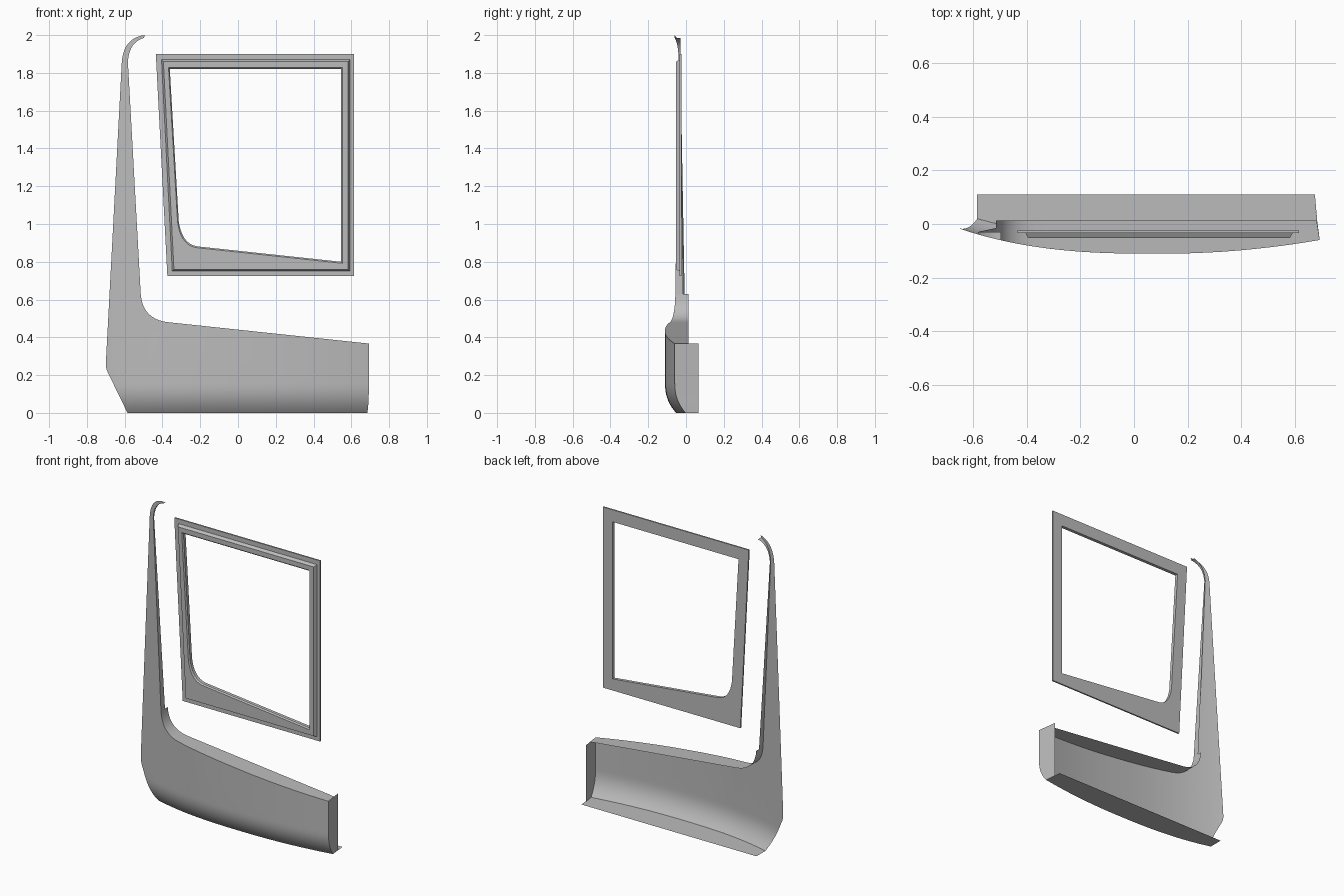
import bpy, bmesh
from mathutils import Vector
from mathutils.geometry import delaunay_2d_cdt

if "Cube" in bpy.data.objects:
    bpy.data.objects.remove(bpy.data.objects["Cube"], do_unlink=True)

GREY = (0.5, 0.5, 0.5, 1)
mat = bpy.data.materials.new("plain grey")
mat.use_nodes = True
mat.diffuse_color = GREY
mat.node_tree.nodes["Principled BSDF"].inputs["Base Color"].default_value = GREY


def finish(bm, name, angle=0.5):
    mesh = bpy.data.meshes.new(name)
    bm.to_mesh(mesh)
    bm.free()
    obj = bpy.data.objects.new(name, mesh)
    bpy.context.collection.objects.link(obj)
    mesh.materials.append(mat)
    bpy.ops.object.select_all(action='DESELECT')
    obj.select_set(True)
    bpy.context.view_layer.objects.active = obj
    bpy.ops.object.shade_smooth_by_angle(angle=angle)


def bez(a, c, b, n=10):
    a, b, c = Vector(a), Vector(b), Vector(c)
    return [a * (1 - t) ** 2 + c * 2 * t * (1 - t) + b * t * t
            for t in (i / n for i in range(n + 1))]


def line(a, b, n):
    return [Vector(a).lerp(Vector(b), i / n) for i in range(n + 1)]


def depth(x, z):
    """Bowed outer skin that tucks under near the sill."""
    d = x - 0.1
    bow = 0.111 * (-d / 0.8) ** 2.7 if d < 0 else 0.146 * d * d
    tuck = 0.058 * max(0, 1 - z / 0.16) ** 2.4
    return -0.111 + bow + tuck


def skin(p):
    return Vector((p[0], depth(p[0], p[1]), p[1]))


# Shared edges of the skin, as (x, z)
sill = line((-0.585, 0), (0.685, 0), 32)
end_edge = bez((0.685, 0), (0.693, 0.05), (0.693, 0.16)) + [Vector((0.693, 0.367))]
corner = bez((-0.37, 0.48), (-0.505, 0.495), (-0.515, 0.63))
waist = line((0.693, 0.367), (-0.37, 0.48), 28)[:-1] + corner
arch_in = bez((-0.583, 1.86), (-0.575, 1.965), (-0.497, 1.985))
arch_out = bez((-0.495, 2.0), (-0.605, 1.985), (-0.615, 1.86))
heel = bez((-0.699, 0.275), (-0.702, 0.24), (-0.69, 0.215), 5)
pillar_edge = line((-0.515, 0.63), (-0.583, 1.86), 12)[:-1] + arch_in

# Outer skin: flat outline, cut into a grid and bowed
outline = [sill[0]] + end_edge + [corner[0]] + corner[1:] + arch_in + arch_out + heel
border = [(i, (i + 1) % len(outline)) for i in range(len(outline))]
points, _, tris, *_ = delaunay_2d_cdt(outline, border, [], 1, 1e-5)
bm = bmesh.new()
verts = [bm.verts.new((p[0], 0, p[1])) for p in points]
for tri in tris:
    bm.faces.new([verts[i] for i in tri])
cuts = [((-0.68 + 0.04 * i, 0, 0), (1, 0, 0)) for i in range(35)]
cuts += [((0, 0, 0.016 * i), (0, 0, 1)) for i in range(1, 11)]
for co, no in cuts:
    bmesh.ops.bisect_plane(bm, geom=bm.verts[:] + bm.edges[:] + bm.faces[:],
                           plane_co=co, plane_no=no, dist=1e-5)
bm.normal_update()
bmesh.ops.reverse_faces(bm, faces=[f for f in bm.faces if f.normal.y > 0])
for v in bm.verts:
    v.co.y = depth(v.co.x, v.co.z)
finish(bm, "door_skin")


def flange(name, path, back):
    """Strip running from the skin edge to the points given by back."""
    bm = bmesh.new()
    rows = [(bm.verts.new(skin(p)), bm.verts.new(back(p))) for p in path]
    for (a, b), (c, d) in zip(rows, rows[1:]):
        bm.faces.new((a, c, d, b))
    finish(bm, name)


def pillar_back(p):
    t = min(1, max(0, (p[1] - 0.63) / 1.25))
    return Vector((p[0], -0.015 - 0.015 * t, p[1]))


# Turned-in edges
flange("sill_flange", sill,
       lambda p: Vector((min(p[0], 0.675), 0.111, 0)))
flange("end_flange", end_edge, lambda p: Vector((0.675, 0.066, p[1])))
flange("waist_ledge", waist, lambda p: Vector((min(p[0], 0.682), 0.013, p[1])))
flange("pillar_flange", pillar_edge, pillar_back)

# Window frame: rings from the rear opening round the outside to the front
hole = [Vector(p) for p in ((-0.368, 1.829), (0.552, 1.829), (0.552, 0.792))]
hole += bez((-0.205, 0.873), (-0.302, 0.878), (-0.32, 1.01))
centre = Vector((0.09, 1.33))
hole_rear = [centre + (p - centre) * 0.985 for p in hole]


def quad_ring(top_left, right, top, bottom, bottom_left):
    ring = [(top_left, top), (right, top), (right, bottom)]
    return ring + [(bottom_left, bottom)] * (len(hole) - 3)


outer = quad_ring(-0.435, 0.615, 1.9, 0.725, -0.374)
step = quad_ring(-0.405, 0.592, 1.87, 0.75, -0.348)
raised = quad_ring(-0.395, 0.582, 1.859, 0.759, -0.339)
rings = [(hole_rear, -0.024), (outer, -0.024), (outer, -0.034), (step, -0.034),
         (raised, -0.053), (hole, -0.053), (hole_rear, -0.045)]
bm = bmesh.new()
loops = [[bm.verts.new((p[0], y, p[1])) for p in ring] for ring, y in rings]
n = len(hole)
for r, loop in enumerate(loops):
    nxt = loops[(r + 1) % len(loops)]
    for i in range(n):
        j = (i + 1) % n
        bm.faces.new((loop[i], loop[j], nxt[j], nxt[i]))
bmesh.ops.remove_doubles(bm, verts=bm.verts[:], dist=1e-5)
bmesh.ops.recalc_face_normals(bm, faces=bm.faces[:])
finish(bm, "window_frame")
